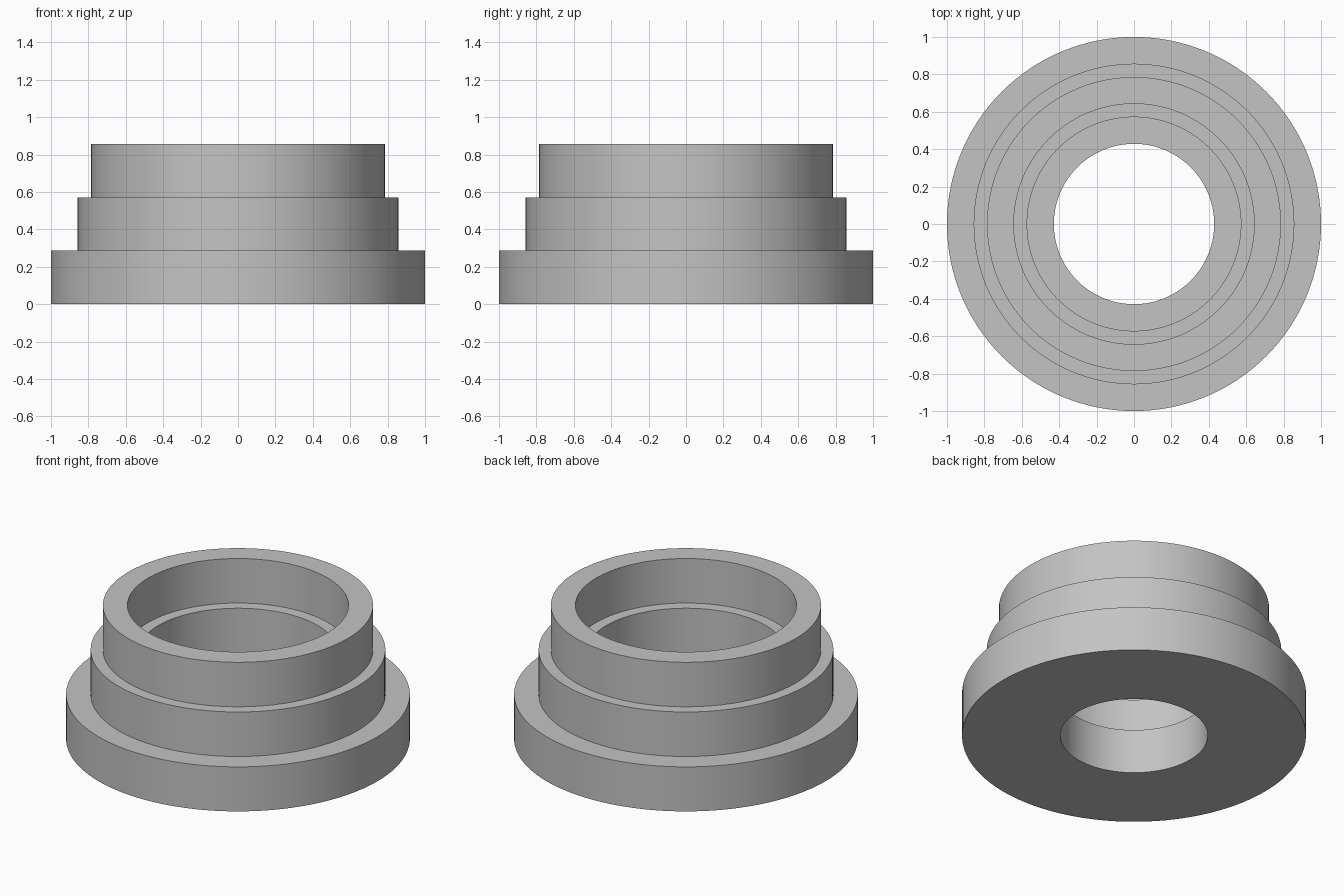
import bpy
import bmesh
import math

cube = bpy.data.objects.get("Cube")
if cube:
    bpy.data.objects.remove(cube, do_unlink=True)

SEGMENTS = 128
STEP = 2 / 7  # height of each tier
TIERS = [(1.0, 3 / 7), (6 / 7, 4 / 7), (5.5 / 7, 4.5 / 7)]  # outer, bore radius

# Plain grey finish
grey = bpy.data.materials.new("plain_grey")
grey.use_nodes = True
colour = (0.55, 0.55, 0.55, 1)
grey.diffuse_color = colour
grey.node_tree.nodes["Principled BSDF"].inputs["Base Color"].default_value = colour

# Closed cross-section: up the outer steps, then down the bore steps
outer, inner = [], []
for i, (r_out, r_in) in enumerate(TIERS):
    low, high = i * STEP, (i + 1) * STEP
    outer += [(r_out, low), (r_out, high)]
    inner += [(r_in, low), (r_in, high)]
profile = outer + inner[::-1]

# Stepped bushing: revolve the cross-section
bm = bmesh.new()
verts = [bm.verts.new((r, 0, z)) for r, z in profile]
edges = [bm.edges.new((v, verts[(i + 1) % len(verts)])) for i, v in enumerate(verts)]
bmesh.ops.spin(bm, geom=verts + edges, cent=(0, 0, 0), axis=(0, 0, 1),
               angle=math.tau, steps=SEGMENTS, use_merge=False)
bmesh.ops.remove_doubles(bm, verts=bm.verts[:], dist=1e-4)
bmesh.ops.recalc_face_normals(bm, faces=bm.faces[:])

mesh = bpy.data.meshes.new("stepped_bushing")
bm.to_mesh(mesh)
bm.free()
mesh.materials.append(grey)
bushing = bpy.data.objects.new("stepped_bushing", mesh)
bpy.context.collection.objects.link(bushing)

# Smooth walls with crisp step edges
bpy.ops.object.select_all(action="DESELECT")
bushing.select_set(True)
bpy.context.view_layer.objects.active = bushing
bpy.ops.object.shade_smooth_by_angle(angle=math.radians(30))
